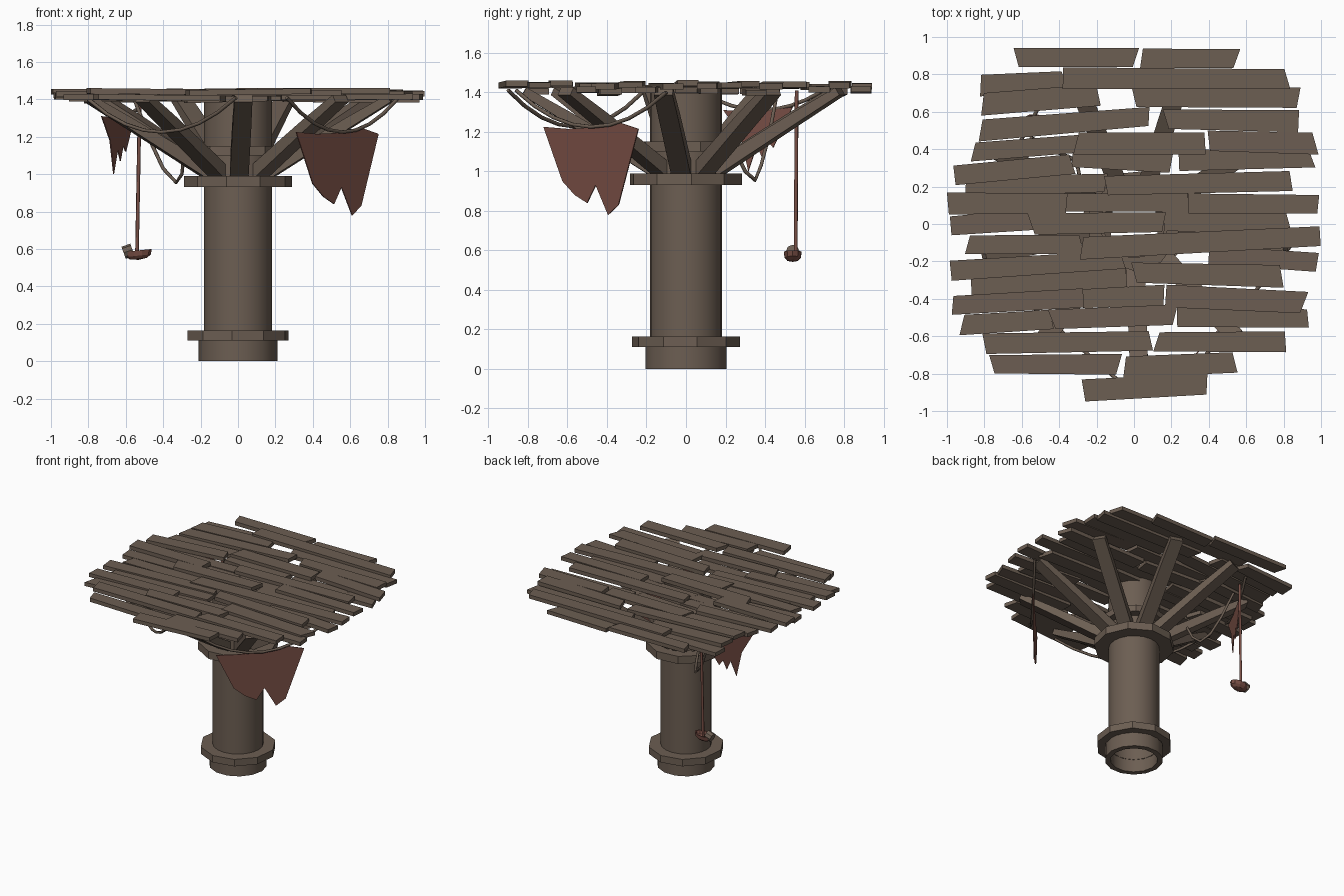
import bpy, math, random
from mathutils import Vector

if "Cube" in bpy.data.objects:
    bpy.data.objects.remove(bpy.data.objects["Cube"])

rng = random.Random(4)


def material(name, rgb):
    m = bpy.data.materials.new(name)
    m.diffuse_color = (*rgb, 1)
    m.use_nodes = True
    m.node_tree.nodes["Principled BSDF"].inputs["Base Color"].default_value = m.diffuse_color
    return m


WOOD = material("weathered_wood", (0.150, 0.112, 0.085))
RED = material("faded_red_cloth", (0.190, 0.078, 0.060))


def make(name, verts, faces, mat):
    me = bpy.data.meshes.new(name)
    me.from_pydata([tuple(v) for v in verts], [], faces)
    me.materials.append(mat)
    ob = bpy.data.objects.new(name, me)
    bpy.context.collection.objects.link(ob)
    return ob


def lathe(name, profile, n, mat, turn=0.0, closed=True):
    """Spin an (r, z) profile round the z axis."""
    k = len(profile)
    verts = [(r * math.cos(turn + i * math.tau / n), r * math.sin(turn + i * math.tau / n), z)
             for i in range(n) for r, z in profile]
    faces = []
    for i in range(n):
        a, b = i * k, (i + 1) % n * k
        for j in range(k if closed else k - 1):
            q = (j + 1) % k
            faces.append((a + j, b + j, b + q, a + q))
    return make(name, verts, faces, mat)


def smooth(ob):
    bpy.ops.object.select_all(action='DESELECT')
    ob.select_set(True)
    bpy.context.view_layer.objects.active = ob
    bpy.ops.object.shade_smooth_by_angle(angle=math.radians(35))


def sweep(name, sections, mat):
    """Skin a list of four-point sections into a closed beam."""
    verts = [v for s in sections for v in s]
    faces = [(3, 2, 1, 0)]
    for i in range(len(sections) - 1):
        a, b = 4 * i, 4 * i + 4
        faces += [(a + j, a + (j + 1) % 4, b + (j + 1) % 4, b + j) for j in range(4)]
    e = 4 * len(sections) - 4
    faces.append((e, e + 1, e + 2, e + 3))
    return make(name, verts, faces, mat)


def rope(name, points, mat, radius=0.010):
    cu = bpy.data.curves.new(name, 'CURVE')
    cu.dimensions = '3D'
    cu.bevel_depth = radius
    cu.bevel_resolution = 1
    cu.use_fill_caps = True
    sp = cu.splines.new('POLY')
    sp.points.add(len(points) - 1)
    for p, co in zip(sp.points, points):
        p.co = (*co, 1)
    cu.materials.append(mat)
    ob = bpy.data.objects.new(name, cu)
    bpy.context.collection.objects.link(ob)
    bpy.ops.object.select_all(action='DESELECT')
    ob.select_set(True)
    bpy.context.view_layer.objects.active = ob
    bpy.ops.object.convert(target='MESH')


def sag(a, b, drop, n=8):
    a, b = Vector(a), Vector(b)
    return [a.lerp(b, i / n) - Vector((0, 0, drop * 4 * (i / n) * (1 - i / n))) for i in range(n + 1)]


# Hollow trunk, foot and collars
smooth(lathe("trunk", [(0.165, 0.10), (0.183, 0.10), (0.183, 1.42), (0.165, 1.42)], 20, WOOD))
smooth(lathe("trunk_foot", [(0.17, 0), (0.21, 0), (0.21, 0.125), (0.17, 0.125)], 14, WOOD))
lathe("foot_collar", [(0.212, 0.11), (0.275, 0.11), (0.275, 0.165), (0.178, 0.165), (0.178, 0.14)], 10, WOOD, 0.2)
lathe("strut_collar", [(0.178, 0.93), (0.29, 0.93), (0.29, 0.99), (0.178, 0.99)], 10, WOOD, 0.1)
lathe("upper_collar", [(0.178, 1.10), (0.25, 1.10), (0.25, 1.15), (0.178, 1.15)], 10, WOOD, 0.3)

# Nine bent struts fanning out beneath the deck
for i in range(9):
    a = math.radians(-88 + 40 * i)
    out, side = Vector((math.cos(a), math.sin(a), 0)), Vector((-math.sin(a), math.cos(a), 0))
    secs = []
    for r, z, h, w in ((0.15, 1.0, 0.035, 0.050), (0.37, 1.135, 0.032, 0.050),
                       (0.60, 1.275, 0.028, 0.050), (0.82, 1.405, 0.022, 0.048)):
        mid = out * r + Vector((0, 0, z))
        n = (Vector((0, 0, 1)) * 0.85 - out * 0.52) * h
        s = side * w
        secs.append([mid - s - n, mid + s - n, mid + s + n, mid - s + n])
    sweep("strut_%d" % (i + 1), secs, WOOD)


# Deck planks: left x, left y, right x, right y of the centre line
def planks(name, rows, z, width):
    for i, (x0, y0, x1, y1) in enumerate(rows):
        d = Vector((x1 - x0, y1 - y0, 0)).normalized()
        p = Vector((-d.y, d.x, 0))
        lift = rng.uniform(-0.008, 0.008)
        secs = []
        for x, y, s in ((x0, y0, -1), (x1, y1, 1)):
            w = width / 2 * rng.uniform(0.9, 1.1)
            c = Vector((x, y, z + lift + s * rng.uniform(-0.006, 0.006)))
            skew = d * rng.uniform(-0.02, 0.02)
            up = Vector((0, 0, 0.015))
            if abs(x) > 0.97:
                skew *= 0.3
            secs.append([c - p * w - skew - up, c - p * w - skew + up,
                         c + p * w + skew + up, c + p * w + skew - up])
        sweep("%s_%02d" % (name, i + 1), secs, WOOD)


planks("upper_plank", [
    (-.63, .89, .01, .89), (-.38, .78, .82, .775), (-.81, .64, -.19, .69), (-.82, .50, .08, .575),
    (.17, .56, .88, .55), (-.31, .43, .38, .43), (.40, .445, .97, .43), (-.96, .26, -.33, .32),
    (-.15, .205, .84, .23), (-.995, .11, -.36, .11), (.29, .11, .985, .105), (-.55, 0, .16, .01),
    (-.28, -.13, .995, -.065), (-.98, -.25, -.06, -.19), (0, -.26, .79, -.28), (-.97, -.435, -.27, -.395),
    (.17, -.385, .91, -.42), (-.44, -.51, .22, -.485), (-.80, -.64, .09, -.625), (.12, -.63, .81, -.63),
    (-.05, -.765, .54, -.74), (-.27, -.89, .39, -.855)], 1.434, 0.11)
planks("lower_plank", [
    (.04, .885, .55, .885), (-.82, .74, -.37, .77), (0, .68, .88, .675), (-.86, .385, -.28, .43),
    (-.33, .36, .20, .33), (.24, .34, .95, .355), (-.90, .20, -.15, .22), (-.37, .115, .29, .115),
    (-.98, -.01, -.54, .025), (.16, .02, .83, 0), (-.89, -.11, -.28, -.11), (.40, -.165, .98, -.205),
    (-.87, -.34, -.04, -.285), (-.28, -.40, .16, -.38), (-.92, -.54, -.44, -.51), (.23, -.495, .93, -.505),
    (-.76, -.75, -.08, -.75)], 1.406, 0.105)

# Sagging ropes between strut tips
rope("front_left_rope", sag((-.80, -.22, 1.40), (-.01, -.90, 1.41), 0.18), WOOD)
rope("front_right_rope", sag((.85, -.10, 1.40), (.26, -.86, 1.41), 0.18), WOOD)
rope("back_left_rope", sag((-.80, .08, 1.40), (-.48, .68, 1.40), 0.09), WOOD)
rope("loose_rope", [(-.55, .46, 1.39), (-.47, .42, 1.18), (-.40, .38, 1.03), (-.33, .35, .955),
                    (-.30, .30, 1.0), (-.29, .25, 1.10)], WOOD)


# Torn cloths: outline as (fraction along the chord, height)
def cloth(name, a, b, outline):
    verts = [(a[0] + (b[0] - a[0]) * u, a[1] + (b[1] - a[1]) * u, z) for u, z in outline]
    ob = make(name, verts, [tuple(range(len(verts)))], RED)
    mod = ob.modifiers.new("thickness", 'SOLIDIFY')
    mod.thickness = 0.006
    mod.offset = 0


cloth("front_cloth", (.31, -.72), (.75, -.24),
      [(0, 1.225), (.2, .95), (.33, .88), (.46, .84), (.55, .93), (.68, .78), (.79, .83),
       (1, 1.215), (.78, 1.25), (.5, 1.22), (.25, 1.215)])
cloth("back_cloth", (-.73, .19), (-.55, .54),
      [(0, 1.31), (.25, 1.18), (.36, 1.0), (.48, 1.13), (.56, 1.07), (.64, 1.15), (.72, 1.12),
       (1, 1.325), (.5, 1.30)])

# Hanging scoop on a long cord
rope("hanging_cord", [(-.525, .56, 1.41), (-.54, .555, .58)], RED, 0.010)
bowl = lathe("hanging_bowl", [(.001, -.04), (.03, -.034), (.045, -.018), (.05, .01), (.044, .01),
                              (.036, -.015), (.001, -.03)], 10, RED, closed=False)
bowl.scale = (1.5, 0.95, 1)
bowl.location = (-.535, .54, .582)
bowl.rotation_euler = (0, math.radians(-6), 0)
lug = lathe("bowl_handle", [(.001, -.025), (.034, -.025), (.034, .025), (.001, .025)], 8, WOOD, closed=False)
lug.location = (-.588, .54, .588)
lug.rotation_euler = (0, math.radians(70), 0)
